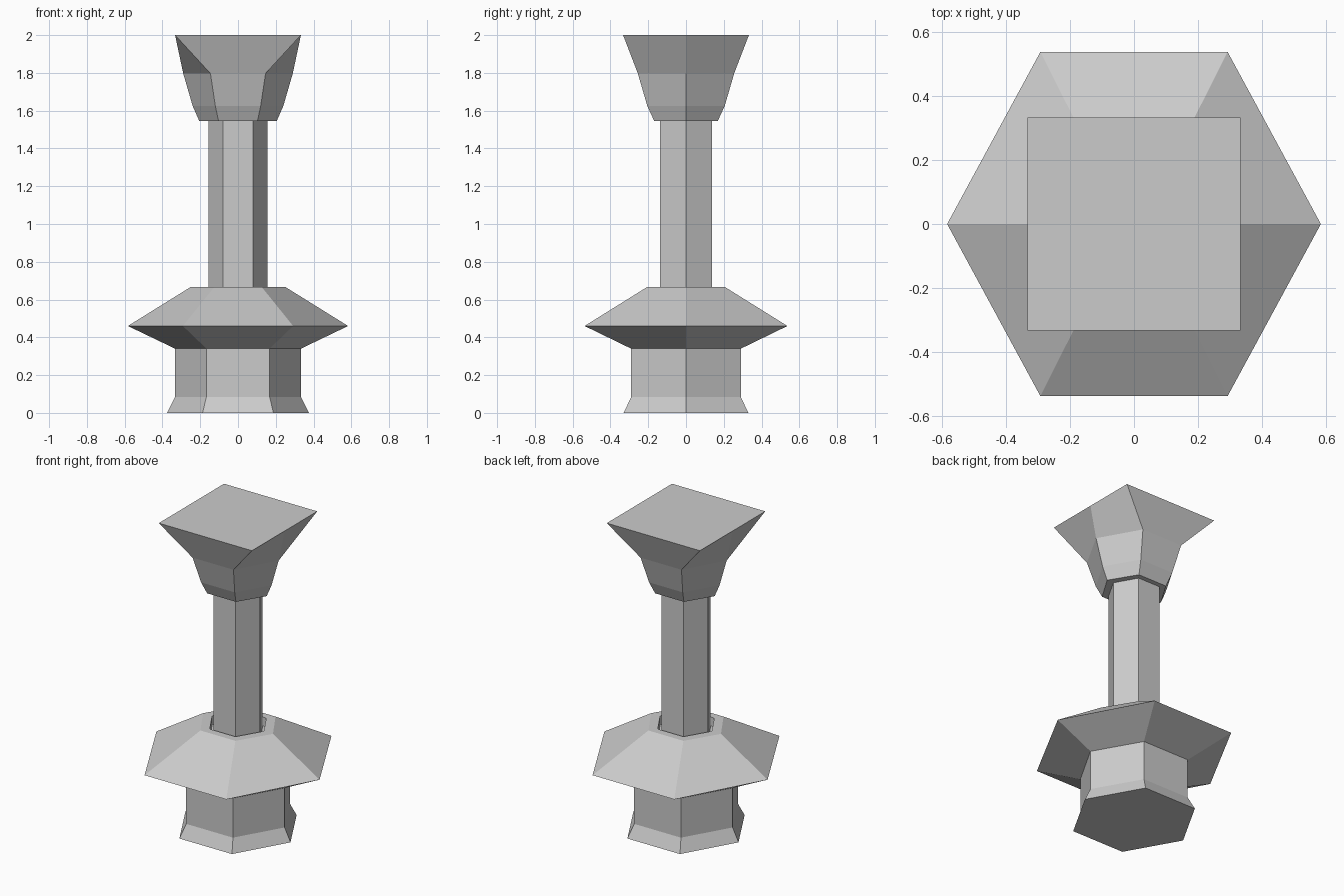
import bpy, bmesh

cube = bpy.data.objects.get("Cube")
if cube:
    bpy.data.objects.remove(cube, do_unlink=True)

grey = bpy.data.materials.new("light_grey")
grey.use_nodes = True
colour = (0.6, 0.6, 0.6, 1)
grey.diffuse_color = colour
grey.node_tree.nodes["Principled BSDF"].inputs["Base Color"].default_value = colour


def loft(name, rings):
    """Join six-point rings (height, side reach, front reach, front corner x)."""
    bm = bmesh.new()
    loops = []
    for z, side, depth, corner in rings:
        outline = [(side, 0), (corner, depth), (-corner, depth),
                   (-side, 0), (-corner, -depth), (corner, -depth)]
        loops.append([bm.verts.new((x, y, z)) for x, y in outline])
    for low, high in zip(loops, loops[1:]):
        for i in range(6):
            j = (i + 1) % 6
            bm.faces.new((low[i], low[j], high[j], high[i]))
    bm.faces.new(loops[0][::-1])
    bm.faces.new(loops[-1])
    bmesh.ops.recalc_face_normals(bm, faces=bm.faces)
    mesh = bpy.data.meshes.new(name)
    bm.to_mesh(mesh)
    bm.free()
    mesh.materials.append(grey)
    obj = bpy.data.objects.new(name, mesh)
    bpy.context.collection.objects.link(obj)
    return obj


# Flared foot and wide collar, with a shallow socket for the shaft
loft("base_and_collar", [
    (0, 0.375, 0.33, 0.188),
    (0.085, 0.333, 0.29, 0.167),
    (0.34, 0.333, 0.29, 0.167),
    (0.46, 0.583, 0.537, 0.292),
    (0.667, 0.25, 0.205, 0.125),
    (0.667, 0.185, 0.157, 0.092),
    (0.61, 0.185, 0.157, 0.092),
])

# Straight shaft
loft("shaft", [
    (0.6, 0.157, 0.137, 0.079),
    (1.56, 0.157, 0.137, 0.079),
])

# Capital that widens from a hexagon to a square top
loft("capital", [
    (1.545, 0.205, 0.168, 0.103),
    (1.625, 0.24, 0.205, 0.12),
    (1.797, 0.29, 0.255, 0.146),
    (2, 0.333, 0.333, 0.333),
])
